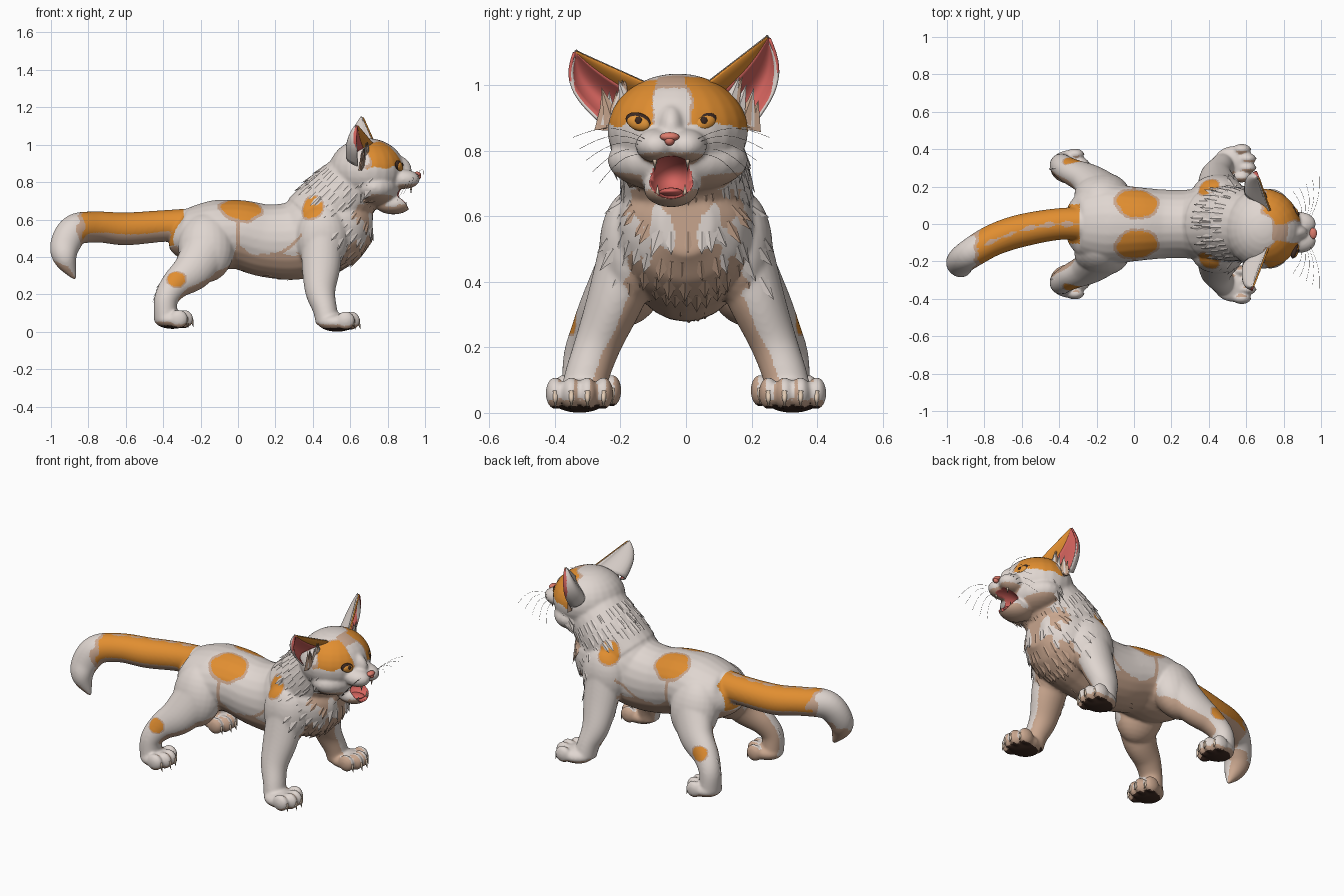
import bpy, bmesh, math, random
from mathutils import Vector, Matrix, Euler

random.seed(4)
cube = bpy.data.objects.get("Cube")
if cube:
    bpy.data.objects.remove(cube)


def material(name, rgb):
    m = bpy.data.materials.new(name)
    m.use_nodes = True
    m.diffuse_color = (*rgb, 1)
    m.node_tree.nodes["Principled BSDF"].inputs["Base Color"].default_value = (*rgb, 1)
    return m


WHITE = material("fur_white", (.74, .67, .63))
TAN = material("fur_tan", (.58, .38, .27))
ORANGE = material("fur_orange", (.75, .27, .03))
PINK = material("skin_pink", (.68, .13, .115))
BROWN = material("pad_brown", (.045, .022, .015))
NOSE = material("nose_salmon", (.72, .2, .15))
AMBER = material("eye_amber", (.76, .30, .04))
IVORY = material("claw_ivory", (.74, .58, .44))
GREY = material("whisker_grey", (.2, .17, .15))
COAT = [WHITE, TAN, ORANGE, PINK, BROWN]
FACE_Y = -.045


def finish(name, bm, mats, smooth=True):
    me = bpy.data.meshes.new(name)
    bmesh.ops.recalc_face_normals(bm, faces=bm.faces)
    bm.to_mesh(me)
    bm.free()
    for m in mats:
        me.materials.append(m)
    if smooth:
        me.shade_smooth()
    ob = bpy.data.objects.new(name, me)
    bpy.context.collection.objects.link(ob)
    return ob


def ball(bm, centre, radii, rot=(0, 0, 0)):
    mat = Matrix.LocRotScale(Vector(centre), Euler(rot), Vector(radii))
    bmesh.ops.create_uvsphere(bm, u_segments=24, v_segments=16, radius=1, matrix=mat)


def spike(bm, base, direction, length, width, normal=(0, 0, 1), flat=1, sides=8, index=0):
    d = Vector(direction).normalized()
    side = d.cross(Vector(normal)).normalized()
    thin = d.cross(side)
    m = Matrix((side * width, thin * width * flat, d * length)).transposed().to_4x4()
    m.translation = Vector(base) + d * length / 2
    new = bmesh.ops.create_cone(bm, cap_ends=True, segments=sides, radius1=1,
                                radius2=0, depth=1, matrix=m)["verts"]
    for f in {f for v in new for f in v.link_faces}:
        f.material_index = index


def loft(bm, keys, steps=6, sides=24):
    """Smooth tube through keys of (x, y, z, half width, half depth)."""
    k = [keys[0]] + list(keys) + [keys[-1]]
    path = []
    for i in range(1, len(k) - 2):
        for s in range(steps):
            t = s / steps
            path.append([b + .5 * t * (c - a + t * (2*a - 5*b + 4*c - d + t * (3*(b - c) + d - a)))
                         for a, b, c, d in zip(*k[i - 1:i + 3])])
    path.append(list(keys[-1]))
    rings = []
    for i, p in enumerate(path):
        t = (Vector(path[min(i + 1, len(path) - 1)][:3]) - Vector(path[max(i - 1, 0)][:3])).normalized()
        y = Vector((0, 1, 0))
        side = (y - t * t.y).normalized()
        up = t.cross(side)
        angles = [2 * math.pi * j / sides for j in range(sides)]
        rings.append([bm.verts.new(Vector(p[:3]) + side * math.cos(a) * p[3] + up * math.sin(a) * p[4])
                      for a in angles])
    for r, q in zip(rings, rings[1:]):
        for j in range(sides):
            bm.faces.new((r[j], r[j - 1], q[j - 1], q[j]))
    bm.faces.new(rings[0])
    bm.faces.new(rings[-1])


def toes(s, x, y, z):
    for i in range(4):
        o = i - 1.5
        yield Vector((x - .014 * o * o, s * (y + .049 * o), z))


FEET = [(.607, .325, .06), (-.285, .3, .068)]

# Body, neck, head and tail volumes
bm = bmesh.new()
loft(bm, [(-.34, 0, .54, .1, .08), (-.29, 0, .525, .17, .135), (-.15, 0, .515, .215, .185),
          (0, 0, .52, .2, .185), (.15, 0, .487, .185, .195), (.3, 0, .487, .185, .21),
          (.42, 0, .53, .21, .225), (.55, 0, .56, .21, .215), (.65, 0, .57, .17, .17),
          (.72, 0, .57, .08, .09)])
loft(bm, [(.42, 0, .58, .2, .2), (.53, 0, .7, .2, .19), (.66, -.02, .83, .18, .17)])
loft(bm, [(-.25, 0, .57, .09, .09), (-.4, 0, .565, .085, .085), (-.6, -.035, .55, .088, .088),
          (-.75, -.085, .56, .085, .083), (-.87, -.155, .545, .08, .085),
          (-.925, -.2, .46, .07, .08), (-.92, -.225, .38, .06, .06), (-.87, -.22, .28, .008, .008)])
ball(bm, (.69, -.025, .86), (.205, .215, .175))
ball(bm, (.73, -.025, .77), (.14, .215, .1))
ball(bm, (.845, FACE_Y, .87), (.085, .045, .075), (0, .3, 0))
ball(bm, (.83, FACE_Y, .685), (.1, .085, .058))
for s in (1, -1):
    ball(bm, (.885, FACE_Y + s * .045, .815), (.088, .065, .052))
    # Legs and paws
    ball(bm, (.45, s * .165, .5), (.14, .1, .18))
    loft(bm, [(.45, s * .16, .52, .1, .11), (.445, s * .21, .36, .088, .105),
              (.44, s * .265, .22, .072, .082), (.465, s * .3, .12, .068, .065),
              (.48, s * .315, .05, .07, .065)])
    ball(bm, (.53, s * .325, .05), (.105, .092, .05))
    ball(bm, (-.17, s * .155, .45), (.15, .115, .19), (s * .25, 0, 0))
    loft(bm, [(-.16, s * .17, .45, .1, .13), (-.24, s * .235, .33, .085, .11),
              (-.335, s * .28, .25, .07, .08), (-.385, s * .31, .17, .064, .064),
              (-.385, s * .31, .07, .07, .064)])
    ball(bm, (-.35, s * .305, .065), (.1, .09, .05))
    for foot in FEET:
        for p in toes(s, *foot):
            ball(bm, p, (.05, .03, .05))
cat = finish("cat_body", bm, [])

# Mouth cavity cutter
MOUTH, MOUTH_R = Vector((.935, FACE_Y, .718)), Vector((.14, .074, .065))
bm = bmesh.new()
ball(bm, MOUTH, MOUTH_R)
cutter = finish("mouth_cutter", bm, [])
cutter.hide_render = True
cutter.hide_set(True)

mod = cat.modifiers.new("fuse", 'REMESH')
mod.mode, mod.voxel_size = 'VOXEL', .007
mod = cat.modifiers.new("soften", 'SMOOTH')
mod.iterations = 14
mod = cat.modifiers.new("mouth", 'BOOLEAN')
mod.operation, mod.object, mod.solver = 'DIFFERENCE', cutter, 'EXACT'
fused = bpy.data.meshes.new_from_object(cat.evaluated_get(bpy.context.evaluated_depsgraph_get()))
cat.modifiers.clear()
cat.data = fused
fused.materials.clear()
for m in COAT:
    fused.materials.append(m)

# Coat markings: mirrored ellipsoid patches with a tan rim
PATCHES = [((.015, .115, .66), (.105, .085, .095)), ((.4, .19, .66), (.055, .07, .07)),
           ((-.33, .345, .28), (.048, .06, .04))]


def coat(p, n):
    x, y, z = p
    a = abs(y)
    wave = .012 * math.sin(60 * x + 45 * z) + .008 * math.sin(90 * a)
    if sum(((p[i] - MOUTH[i]) / MOUTH_R[i]) ** 2 for i in range(3)) < 1.03:
        return 3
    if z < .035 and n.z < -.82:
        return 4
    for c, r in PATCHES:
        d = sum(((q - c[i]) / r[i]) ** 2 for i, q in enumerate((x, a, z))) + 6 * wave
        if d < 1.35 and (z > .4 or abs(n.y) > .5):
            return 2 if d < 1 else 1
    middle = -.6 * max(0, -x - .4) ** 1.8
    if x < -.29 and z > .46 and abs(y - middle) < .105:      # tail
        if x > -.83 + wave and n.z > -.35:
            return 1 if abs(y - middle) < .007 + wave * .5 else 2
        return 1 if x > -.86 + wave else 0
    if x > .66 and z > .85:                                  # face mask
        d = abs(y - FACE_Y)
        inner = .055 - .4 * max(0, z - .965) + wave * .5
        back = .685 + .7 * max(0, .12 - d) + wave
        low = .882 - .14 * max(0, d - .12) + wave * .5
        if d > inner and z > low and x > back:
            return 2 if d > inner + .008 and x > back + .012 else 1
        return 1 if z > .99 and d < .04 and x > .74 else 0
    if z > .68:
        return 1 if n.z < -.6 else 0
    if n.z < -.4 or (z < .42 and n.y * (1 if y > 0 else -1) < -.35):
        return 1
    if 0 < x < .34 and z < .41 + wave * .5:                  # belly
        return 1
    if .17 < x < .34 and abs(z - .41 - .11 * ((x - .17) / .17) ** 2) < .01:
        return 1
    if abs(x) < .01 and .4 < z < .6:
        return 1
    if x > .5 and n.x > .2 and a < .17 + wave:               # bib
        return 1 if a < .045 + wave or z > .6 + 2 * wave or z < .49 + 2 * wave else 0
    return 0


for f in fused.polygons:
    f.material_index = coat(f.center, f.normal)
fused.shade_smooth()
bpy.context.view_layer.update()

# Fur tufts in rings round the neck and down the chest, combed along the surface
bm = bmesh.new()


def tuft_at(origin, ray, flow, length, width):
    hit, p, n, _ = cat.ray_cast(Vector(origin), Vector(ray))
    if hit:
        f = Vector(flow)
        d = (f - n * f.dot(n)).normalized() + n * .2
        spike(bm, p - n * .008, d, length * random.uniform(.75, 1.25), width, n, .35, 4, min(coat(p, n), 2))


RINGS = [(.6, .77, .72, 3.2), (.56, .7, .75, 3.2), (.52, .64, .8, 3.2), (.49, .58, .85, 1.3), (.46, .52, .9, 1)]
for cx, cz, tilt, reach in RINGS:
    axis = Vector((math.sin(tilt), 0, math.cos(tilt)))
    front = Vector((math.cos(tilt), 0, -math.sin(tilt)))
    count = int(reach * 6)
    for i in range(-count, count + 1):
        a = reach * i / count + random.uniform(-.05, .05)
        tuft_at((cx, 0, cz), front * math.cos(a) + Vector((0, math.sin(a), 0)), -axis, .07, .03)
for s in (1, -1):
    for i in range(9):                                       # cheeks
        a = -.1 - i * .1
        tuft_at((.68, -.025, .84), (random.uniform(-.3, .3), s * math.cos(a), math.sin(a)),
                (-.5, s * .3, -.7), .06, .028)
    for i in range(5):                                       # hocks and elbows
        tuft_at((-.34 - .01 * i, s * .295, .26 - .02 * i), (-1, 0, .2), (-.3, 0, -1), .045, .018)
        tuft_at((.44, s * .2, .4 - .025 * i), (-1, 0, 0), (-.3, 0, -1), .05, .02)
for i in range(18):                                          # belly
    tuft_at((.05 + .024 * i, 0, .5), (0, random.uniform(-.4, .4), -1), (-1, 0, -.3), .05, .022)
finish("fur_tufts", bm, COAT[:3], False)

# Ears: cupped white shells, orange front edge, pink lining and tufts
EARS = {"right": ((.715, -.115, 1.005), (.64, -.26, .885), (.63, -.335, 1.105), -1),
        "left": ((.725, .06, 1.005), (.65, .21, .885), (.66, .247, 1.15), 1)}
LAYERS = [("ear", 0, 1, 0, WHITE), ("ear_front", 0, .32, .007, ORANGE), ("ear_lining", .28, .97, .009, PINK)]
for name, (a, b, tip, s) in EARS.items():
    a, b, tip = Vector(a), Vector(b), Vector(tip)

    def ear_point(u, v):
        p = a.lerp(b, v).lerp(tip, u)
        p += Vector((0, s * .05, 0)) * math.sin(math.pi * u) * v
        return p + Vector((-.08, 0, .01)) * 6.75 * v * v * (1 - v) * (1 - u * u)

    for part, lo, hi, shift, mat in LAYERS:
        bm = bmesh.new()
        n = 12
        lift = Vector((shift, s * shift * .5, 0))
        grid = [[bm.verts.new(ear_point(i / n * (1 - shift * 4), lo + (hi - lo) * j / n) + lift)
                 for j in range(n + 1)] for i in range(n + 1)]
        for i in range(n):
            for j in range(n):
                bm.faces.new((grid[i][j], grid[i][j + 1], grid[i + 1][j + 1], grid[i + 1][j]))
        ob = finish(f"{name}_{part}", bm, [mat])
        mod = ob.modifiers.new("thickness", 'SOLIDIFY')
        mod.thickness, mod.offset = .008, 0
    bm = bmesh.new()
    for i in range(9):
        v = .42 + .065 * i
        spike(bm, a.lerp(b, v) + Vector((.01, 0, -.03)), (.05, s * random.uniform(-.1, .4), 1),
              random.uniform(.085, .12), .028, (1, 0, 0), .35, 4, int(i % 3 > 0))
    finish(name + "_ear_tufts", bm, [WHITE, TAN], False)

# Eyes, nose, tongue
for part, mat, x, z, r in (("eye_rim", BROWN, .859, .889, (.016, .042, .026)),
                           ("eye", AMBER, .865, .884, (.016, .037, .023)),
                           ("pupil", BROWN, .877, .891, (.007, .011, .013))):
    bm = bmesh.new()
    for s in (1, -1):
        ball(bm, (x, FACE_Y + s * .1, z), r, (s * .3, 0, s * .3))
    finish(part + "s", bm, [mat])
bm = bmesh.new()
ball(bm, (.958, FACE_Y - .005, .842), (.02, .03, .014))
ball(bm, (.963, FACE_Y - .005, .83), (.016, .015, .015))
finish("nose", bm, [NOSE])
bm = bmesh.new()
ball(bm, (.85, FACE_Y, .672), (.055, .038, .014), (0, -.1, 0))
finish("tongue", bm, [PINK])

# Teeth and claws
bm = bmesh.new()
for s in (1, -1):
    spike(bm, (.925, FACE_Y + s * .05, .79), (0, 0, -1), .055, .01, (1, 0, 0))
    spike(bm, (.895, FACE_Y + s * .042, .66), (.1, 0, 1), .04, .008, (1, 0, 0))
finish("fangs", bm, [IVORY])
bm = bmesh.new()
for s in (1, -1):
    for foot in FEET:
        for p in toes(s, *foot):
            spike(bm, p + Vector((.037, 0, .005)), (.28, 0, -1), .055, .012)
finish("claws", bm, [IVORY])

# Whiskers
curve = bpy.data.curves.new("whiskers", 'CURVE')
curve.dimensions, curve.bevel_depth = '3D', .0006
for s in (1, -1):
    for i in range(5):
        start = Vector((.935 - .01 * i, FACE_Y + s * .06, .825 - .01 * i))
        end = Vector((.99 - .035 * i, FACE_Y + s * (.3 - .02 * i), .84 - .035 * i))
        line = curve.splines.new('POLY')
        line.points.add(8)
        for j, pt in enumerate(line.points):
            t = j / 8
            pt.co = (*(start.lerp(end, t) + Vector((.02, 0, .035)) * math.sin(math.pi * t)), 1)
curve.materials.append(GREY)
bpy.context.collection.objects.link(bpy.data.objects.new("whiskers", curve))
